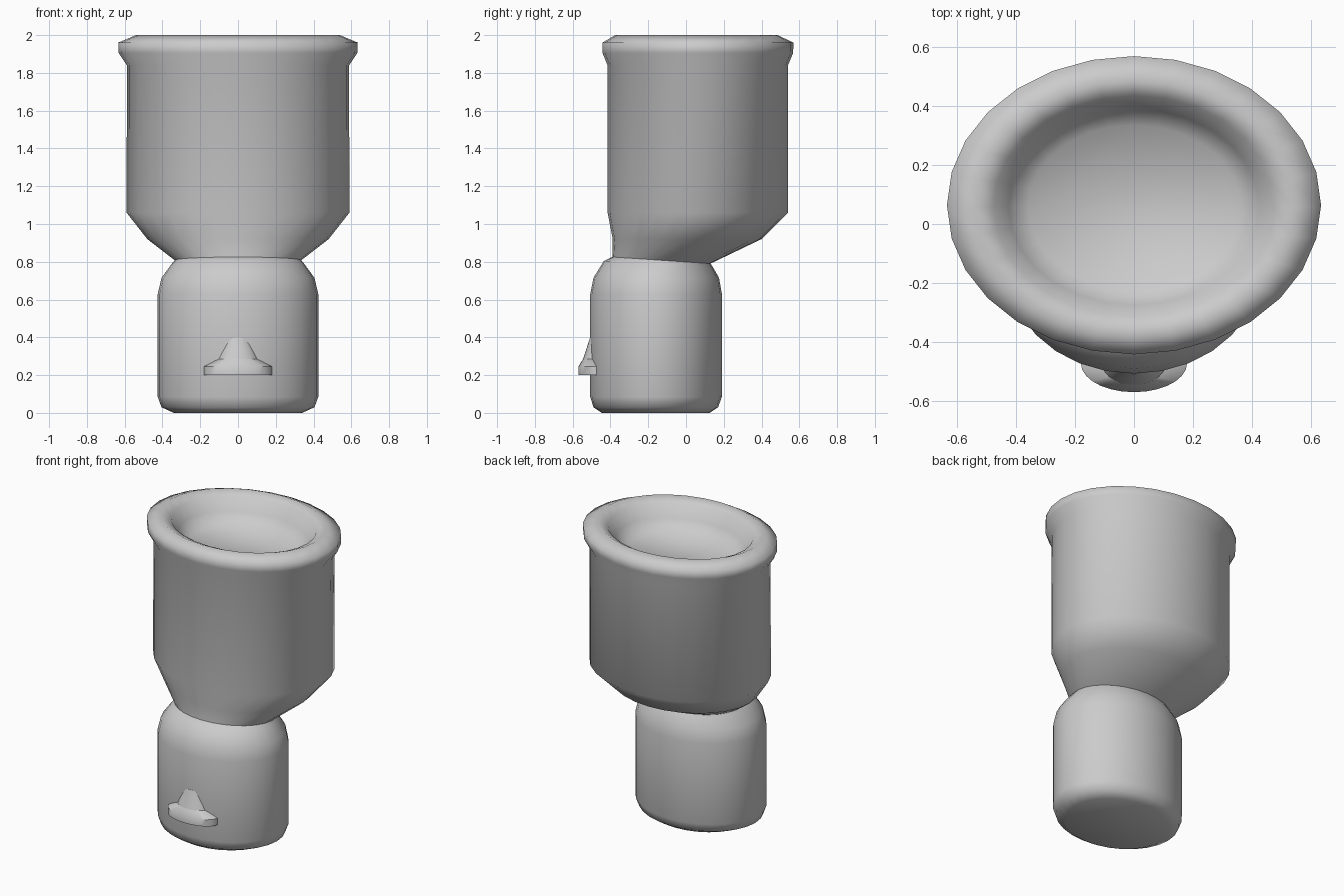
import bpy, bmesh, math

if "Cube" in bpy.data.objects:
    bpy.data.objects.remove(bpy.data.objects["Cube"])

SIDES = 28

grey = bpy.data.materials.new("light_grey")
grey.diffuse_color = (0.6, 0.6, 0.6, 1)
grey.use_nodes = True
grey.node_tree.nodes["Principled BSDF"].inputs["Base Color"].default_value = grey.diffuse_color


def loft(name, rings, cap_start, cap_end, angle):
    """Skin oval rings given as (z, half width, front y, back y, tilt)."""
    bm = bmesh.new()
    loops = []
    for z, rx, front, back, tilt in rings:
        cy, ry = (front + back) / 2, (back - front) / 2
        loop = []
        for i in range(SIDES):
            a = 2 * math.pi * i / SIDES
            dy = ry * math.cos(a)
            loop.append(bm.verts.new((rx * math.sin(a), cy + dy, z + tilt * dy)))
        loops.append(loop)
    for lo, hi in zip(loops, loops[1:]):
        for i in range(SIDES):
            j = (i + 1) % SIDES
            bm.faces.new((lo[j], lo[i], hi[i], hi[j]))
    if cap_start:
        bm.faces.new(loops[0])
    if cap_end:
        bm.faces.new(loops[-1][::-1])
    mesh = bpy.data.meshes.new(name)
    bm.to_mesh(mesh)
    bm.free()
    mesh.materials.append(grey)
    obj = bpy.data.objects.new(name, mesh)
    bpy.context.collection.objects.link(obj)
    bpy.ops.object.select_all(action='DESELECT')
    obj.select_set(True)
    bpy.context.view_layer.objects.active = obj
    bpy.ops.object.shade_smooth_by_angle(angle=math.radians(angle))
    return obj


# Shared tilted joint between the two halves
neck = (0.808, 0.335, -0.39, 0.13, -0.067)

# Rounded lower barrel
loft("lower_barrel", [
    (0.0, 0.34, -0.445, 0.125, 0),
    (0.03, 0.405, -0.49, 0.17, 0),
    (0.085, 0.425, -0.507, 0.19, 0),
    (0.63, 0.425, -0.507, 0.19, 0),
    (0.715, 0.405, -0.49, 0.175, 0),
    (0.79, 0.35, -0.435, 0.14, -0.05),
    neck,
], True, False, 60)

# Wide offset cup with flared rim and dished top
loft("upper_cup", [
    neck,
    (0.92, 0.48, -0.388, 0.40, 0),
    (1.06, 0.59, -0.415, 0.54, 0),
    (1.84, 0.588, -0.415, 0.54, 0),
    (1.905, 0.632, -0.442, 0.567, 0),
    (1.96, 0.634, -0.442, 0.569, 0),
    (2.0, 0.54, -0.375, 0.485, 0),
    (1.97, 0.475, -0.315, 0.435, 0),
    (1.89, 0.425, -0.275, 0.39, 0),
    (1.82, 0.36, -0.22, 0.335, 0),
], False, True, 75)

# Small thumb switch: flat lip below, rounded bump above
loft("switch_lip", [
    (0.20, 0.18, -0.57, -0.375, 0),
    (0.245, 0.18, -0.57, -0.375, 0),
    (0.285, 0.108, -0.545, -0.40, 0),
], True, True, 40)
loft("switch_bump", [
    (0.27, 0.115, -0.55, -0.39, 0),
    (0.33, 0.09, -0.53, -0.41, 0),
    (0.40, 0.06, -0.508, -0.43, 0),
], True, True, 40)
